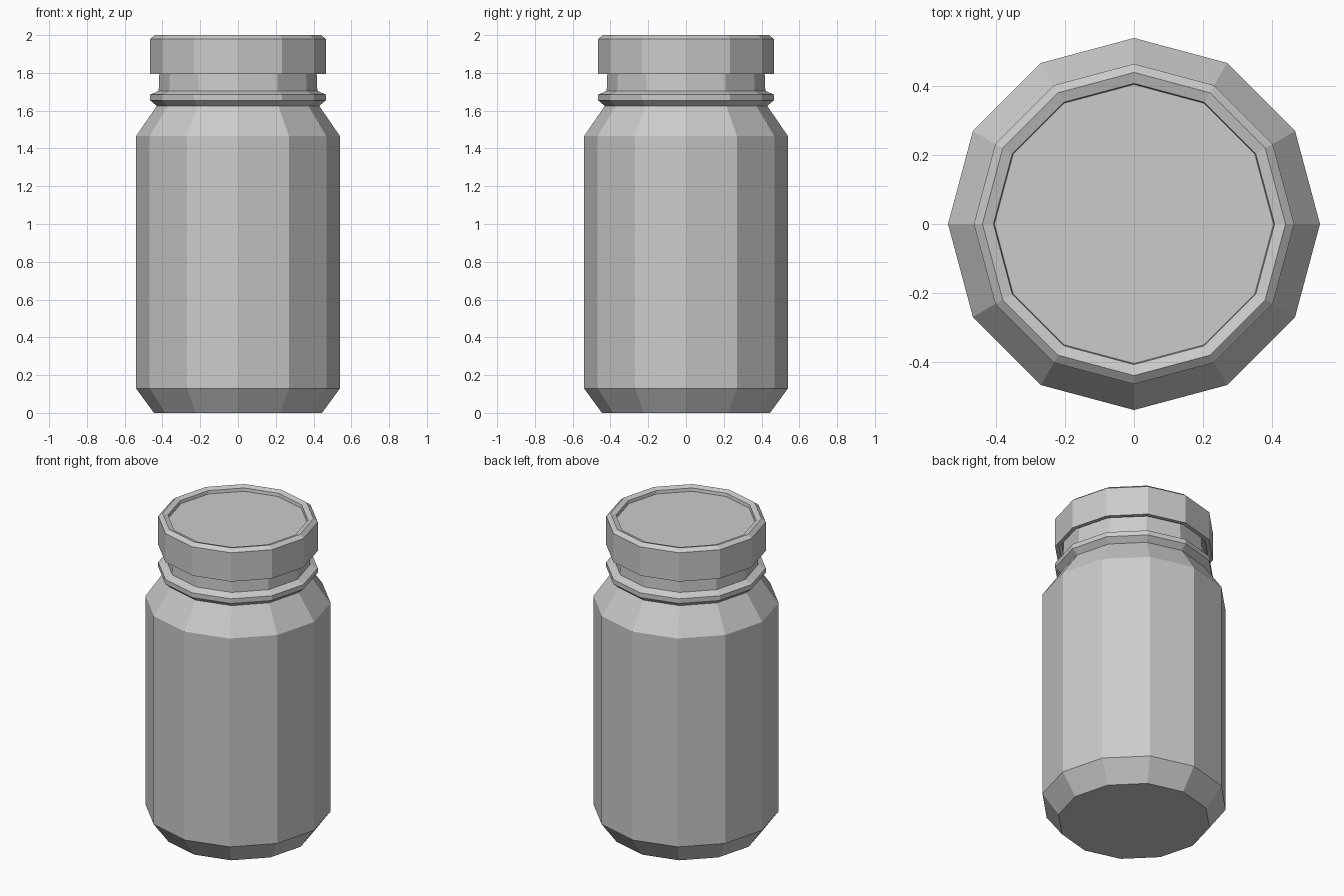
import bpy
import bmesh
from math import cos, sin, tau

SIDES = 12

cube = bpy.data.objects.get("Cube")
if cube:
    bpy.data.objects.remove(cube, do_unlink=True)

grey = bpy.data.materials.new("light grey")
grey.use_nodes = True
colour = (0.6, 0.6, 0.6, 1)
grey.diffuse_color = colour
grey.node_tree.nodes["Principled BSDF"].inputs["Base Color"].default_value = colour


def lathe(name, profile):
    """Spin a (radius, height) profile, listed bottom to top, and cap both ends."""
    bm = bmesh.new()
    rings = [[bm.verts.new((r * cos(tau * i / SIDES), r * sin(tau * i / SIDES), z))
              for i in range(SIDES)] for r, z in profile]
    for low, high in zip(rings, rings[1:]):
        for i in range(SIDES):
            j = (i + 1) % SIDES
            bm.faces.new((low[i], low[j], high[j], high[i]))
    bm.faces.new(rings[0][::-1])
    bm.faces.new(rings[-1])
    mesh = bpy.data.meshes.new(name)
    bm.to_mesh(mesh)
    bm.free()
    mesh.materials.append(grey)
    obj = bpy.data.objects.new(name, mesh)
    bpy.context.collection.objects.link(obj)
    return obj


# Faceted body with chamfered base, shoulder, collar ring and neck
lathe("jar_body", [
    (0.445, 0), (0.54, 0.13), (0.54, 1.465), (0.43, 1.625),
    (0.465, 1.655), (0.465, 1.685), (0.42, 1.705), (0.415, 1.84),
])

# Lid with a hollow underside, chamfered rim and sunken top panel
lathe("lid", [
    (0.43, 1.83), (0.44, 1.795), (0.465, 1.795), (0.465, 1.98),
    (0.44, 2.0), (0.408, 1.99), (0.405, 1.97),
])
